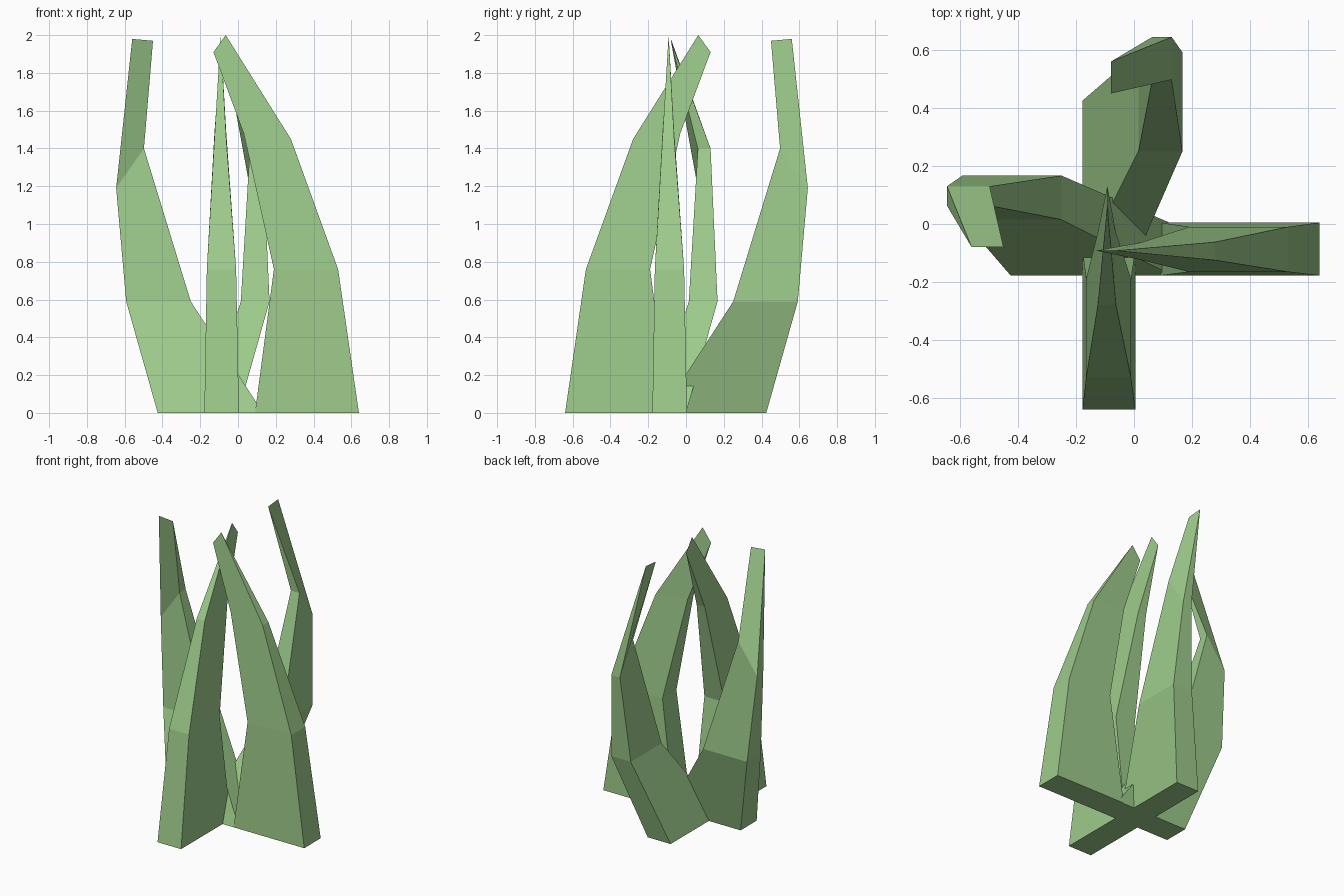
import bpy, bmesh, math
from mathutils import Matrix

if "Cube" in bpy.data.objects:
    bpy.data.objects.remove(bpy.data.objects["Cube"])

mat = bpy.data.materials.new("leaf_green")
mat.diffuse_color = (0.34, 0.60, 0.26, 1)
mat.use_nodes = True
mat.node_tree.nodes["Principled BSDF"].inputs["Base Color"].default_value = mat.diffuse_color

# Each ring: outer (x, z), inner (x, z), side range (y0, y1)
INWARD = [((0.64, 0), (0.09, 0), (-0.178, 0.005)),
          ((0.53, 0.76), (0.19, 0.76), (-0.165, -0.01)),
          ((0.28, 1.45), (0.03, 1.48), (-0.125, -0.062)),
          ((-0.065, 2.0), (-0.13, 1.91), (-0.092, -0.092))]
OUTWARD = [((-0.425, 0), (0.133, 0), (-0.178, 0.0)),
           ((-0.592, 0.59), (-0.25, 0.59), (0.015, 0.167)),
           ((-0.645, 1.19), (-0.498, 1.40), (0.063, 0.13)),
           ((-0.56, 1.98), (-0.45, 1.97), (-0.08, -0.08))]


def leaf(name, rings, angle):
    """Loft a four-sided leaf through the rings, closing to a sharp tip edge."""
    bm = bmesh.new()
    loops = []
    for (ox, oz), (ix, iz), (y0, y1) in rings:
        loops.append([bm.verts.new(p) for p in
                      ((ox, y0, oz), (ix, y0, iz), (ix, y1, iz), (ox, y1, oz))])
    for a, b in zip(loops, loops[1:]):
        for i in range(4):
            j = (i + 1) % 4
            bm.faces.new((a[i], a[j], b[j], b[i]))
    bm.faces.new(loops[0][::-1])
    bmesh.ops.remove_doubles(bm, verts=bm.verts, dist=1e-4)
    bmesh.ops.recalc_face_normals(bm, faces=bm.faces)
    bm.transform(Matrix.Rotation(angle, 4, 'Z'))
    me = bpy.data.meshes.new(name)
    bm.to_mesh(me)
    bm.free()
    me.materials.append(mat)
    ob = bpy.data.objects.new(name, me)
    bpy.context.collection.objects.link(ob)
    return ob


# Two tall leaves curling inward, two twisted leaves flaring outward
quarter = -math.pi / 2
leaf("inward_leaf_right", INWARD, 0)
leaf("inward_leaf_front", INWARD, quarter)
leaf("outward_leaf_left", OUTWARD, 0)
leaf("outward_leaf_back", OUTWARD, quarter)
